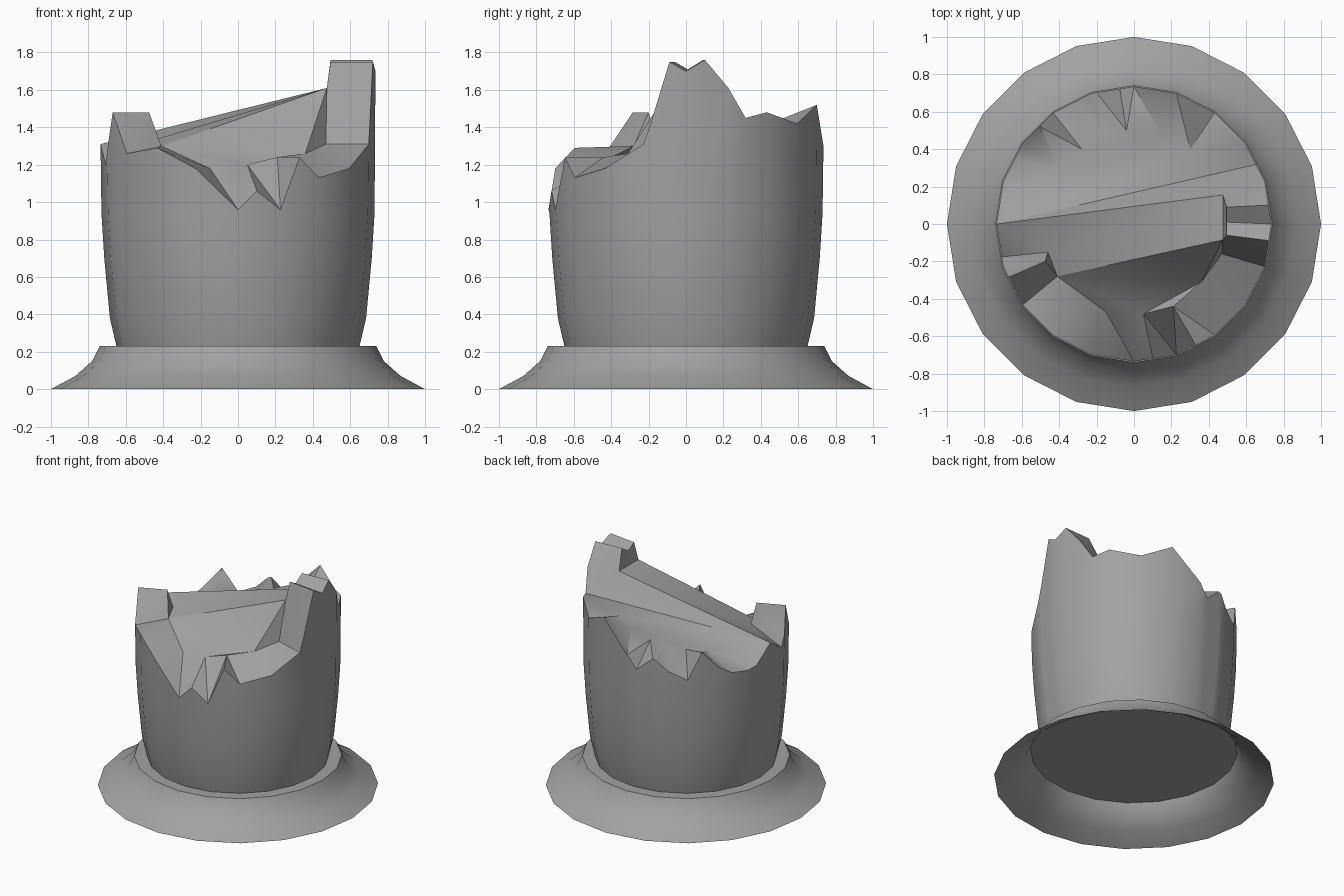
import bpy, bmesh
from math import sin, cos, radians, pi
from mathutils import Vector
from mathutils.geometry import delaunay_2d_cdt

if "Cube" in bpy.data.objects:
    bpy.data.objects.remove(bpy.data.objects["Cube"])

stone = bpy.data.materials.new("grey stone")
stone.use_nodes = True
colour = (0.36, 0.36, 0.36, 1)
stone.diffuse_color = colour
stone.node_tree.nodes["Principled BSDF"].inputs["Base Color"].default_value = colour


def finish(name, bm, angle):
    mesh = bpy.data.meshes.new(name)
    bm.to_mesh(mesh)
    bm.free()
    mesh.materials.append(stone)
    ob = bpy.data.objects.new(name, mesh)
    bpy.context.collection.objects.link(ob)
    bpy.ops.object.select_all(action='DESELECT')
    ob.select_set(True)
    bpy.context.view_layer.objects.active = ob
    bpy.ops.object.shade_smooth_by_angle(angle=radians(angle))
    return ob


def on_polygon(radius, degrees):
    # point on a regular 20-sided outline
    off = (degrees + 9) % 18 - 9 if degrees % 18 == 0 else degrees % 18 - 9
    r = radius if degrees % 18 == 0 else radius * cos(pi / 20) / cos(radians(off))
    return Vector((r * cos(radians(degrees)), r * sin(radians(degrees))))


def bridge(bm, low, high):
    for i in range(len(low)):
        j = (i + 1) % len(low)
        bm.faces.new((low[i], low[j], high[j], high[i]))


# Flared skirt, open below and closed by a disc at its top
bm = bmesh.new()
rings = []
for r, z in [(1, 0), (0.87, 0.07), (0.78, 0.15), (0.74, 0.23)]:
    rings.append([bm.verts.new((*on_polygon(r, a), z)) for a in range(0, 360, 18)])
for low, high in zip(rings, rings[1:]):
    bridge(bm, low, high)
bm.faces.new(rings[-1])
finish("base_skirt", bm, 35)

# Broken rim: angle and height
rim = [(0, 1.70), (8, 1.76), (18, 1.61), (26, 1.45), (36, 1.48), (54, 1.42),
       (72, 1.52), (90, 1.30), (96, 1.20), (106, 1.31), (108, 1.30), (115, 1.22),
       (126, 1.16), (134, 1.37), (144, 1.24), (152, 1.18), (162, 1.17), (169, 1.18),
       (180, 1.31), (194, 1.20), (198, 1.28), (203, 1.48), (216, 1.26), (234, 1.29),
       (252, 1.18), (270, 0.96), (278, 1.06), (288, 0.96), (297, 1.24), (306, 1.13),
       (324, 1.18), (342, 1.31), (345, 1.42), (353, 1.75)]

# Column shaft
bm = bmesh.new()
rings = []
for r, z in [(0.65, 0.23), (0.685, 0.38), (0.715, 0.70), (0.73, 0.94)]:
    rings.append([bm.verts.new((*on_polygon(r, a), z)) for a, _ in rim])
rings.append([bm.verts.new((*on_polygon(0.735, a), z)) for a, z in rim])
for low, high in zip(rings, rings[1:]):
    bridge(bm, low, high)

# Broken top: rim joined to the points of the inner fracture
inner = [
    # sloping band
    (-0.46, -0.15, 1.33), (-0.41, -0.28, 1.30), (0.475, -0.085, 1.61), (0.475, 0.155, 1.61),
    # tall right lug
    (0.495, -0.06, 1.75), (0.495, 0.01, 1.71), (0.495, 0.09, 1.76),
    # left lug
    (-0.475, -0.2, 1.48),
    # back ledge
    (0.3, 0.4, 1.40), (0.15, 0.47, 1.37), (-0.04, 0.5, 1.34), (-0.16, 0.47, 1.31),
    (-0.28, 0.4, 1.29), (-0.4, 0.3, 1.27),
    # front ledge
    (-0.15, -0.47, 1.18), (0.05, -0.48, 1.20), (0.21, -0.44, 1.24), (0.36, -0.31, 1.26),
    (0.47, -0.16, 1.31)]
n = len(rim)
rim_index = {a: i for i, (a, _) in enumerate(rim)}
edges = [(i, (i + 1) % n) for i in range(n)]
edges += [(n + a, n + b) for a, b in [
    (0, 1), (1, 2), (2, 3), (3, 0), (4, 5), (5, 6), (0, 7), (7, 1), (2, 4), (6, 3),
    (8, 9), (9, 10), (10, 11), (11, 12), (12, 13), (14, 15), (15, 16), (16, 17), (17, 18)]]
edges += [(rim_index[a], n + b) for a, b in [
    (8, 6), (0, 5), (353, 4), (203, 7), (96, 10), (126, 12), (297, 16), (342, 18), (234, 14)]]
edges.append((rim_index[26], rim_index[180]))
flat = [on_polygon(0.735, a) for a, _ in rim] + [Vector(p[:2]) for p in inner]
points, _, faces, source, _, _ = delaunay_2d_cdt(flat, edges, [], 1, 1e-5)
heights = [z for _, z in rim] + [p[2] for p in inner]
verts = []
for p, src in zip(points, source):
    if src and src[0] < n:
        verts.append(rings[-1][src[0]])
    else:
        z = heights[src[0]] if src else 1.38
        verts.append(bm.verts.new((p.x, p.y, z)))
for f in faces:
    bm.faces.new([verts[i] for i in f])
bmesh.ops.recalc_face_normals(bm, faces=bm.faces)
if sum(f.normal.z for f in bm.faces) < 0:
    bmesh.ops.reverse_faces(bm, faces=bm.faces)
finish("broken_column", bm, 35)
